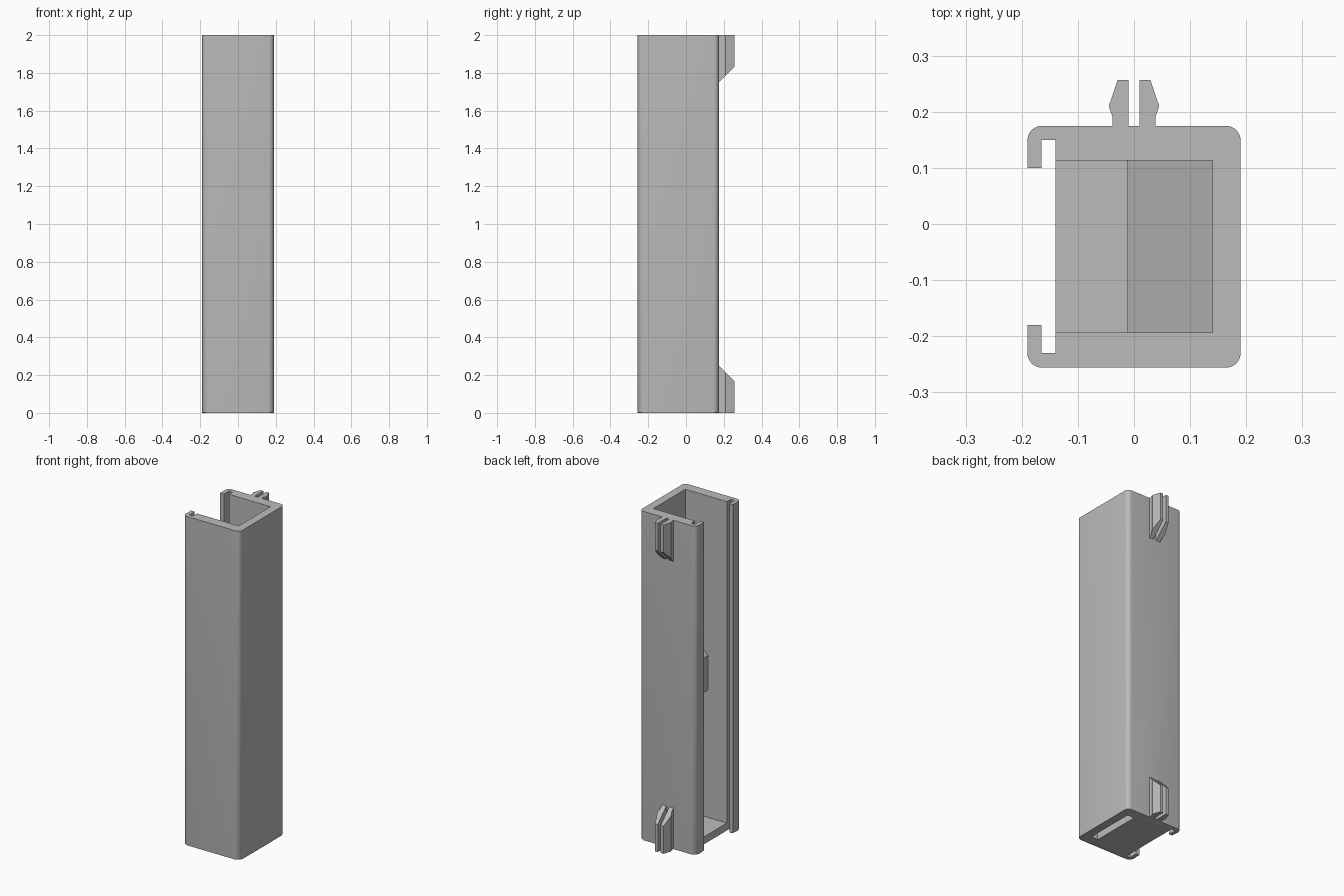
import bpy, bmesh, math

if "Cube" in bpy.data.objects:
    bpy.data.objects.remove(bpy.data.objects["Cube"], do_unlink=True)

grey = bpy.data.materials.new("plain_grey")
grey.use_nodes = True
COLOUR = (0.5, 0.5, 0.5, 1)
grey.diffuse_color = COLOUR
grey.node_tree.nodes["Principled BSDF"].inputs["Base Color"].default_value = COLOUR

HEIGHT = 2.0
X, FRONT, BACK = 0.19, -0.256, 0.175       # outer walls
IN_X, IN_FRONT, IN_BACK = 0.14, -0.193, 0.113   # inner cavity
R = 0.026                                  # corner radius


def finish(name, bm, smooth=False):
    bmesh.ops.recalc_face_normals(bm, faces=bm.faces)
    mesh = bpy.data.meshes.new(name)
    bm.to_mesh(mesh)
    bm.free()
    mesh.materials.append(grey)
    obj = bpy.data.objects.new(name, mesh)
    bpy.context.collection.objects.link(obj)
    if smooth:
        bpy.ops.object.select_all(action='DESELECT')
        obj.select_set(True)
        bpy.context.view_layer.objects.active = obj
        bpy.ops.object.shade_smooth_by_angle(angle=math.radians(30))
    return obj


def prism(points, place, depth_a, depth_b):
    """Extrude a 2D outline; place(p, q, d) gives the 3D position."""
    bm = bmesh.new()
    a = [bm.verts.new(place(p, q, depth_a(p, q))) for p, q in points]
    b = [bm.verts.new(place(p, q, depth_b(p, q))) for p, q in points]
    bm.faces.new(a)
    bm.faces.new(b)
    n = len(points)
    for i in range(n):
        j = (i + 1) % n
        bm.faces.new((a[i], a[j], b[j], b[i]))
    return bm


def corner(cx, cy, start, steps=8):
    angles = [math.radians(start + 90 * i / steps) for i in range(steps + 1)]
    return [(cx + R * math.cos(t), cy + R * math.sin(t)) for t in angles]


def upright(p, q, d):
    return (p, q, d)


# Channel body: open side with a hooked lip on each edge
LIP = -0.165
outer = (corner(-X + R, FRONT + R, 180) + corner(X - R, FRONT + R, 270)
         + corner(X - R, BACK - R, 0) + corner(-X + R, BACK - R, 90))
inner = [(-X, 0.10), (LIP, 0.10), (LIP, 0.15), (-IN_X, 0.15),
         (-IN_X, IN_BACK), (IN_X, IN_BACK), (IN_X, IN_FRONT), (-IN_X, IN_FRONT),
         (-IN_X, -0.23), (LIP, -0.23), (LIP, -0.18), (-X, -0.18)]
body = prism(outer + inner, upright, lambda p, q: 0, lambda p, q: HEIGHT)


# Softened outer edge at the foot
def on_outside(v):
    x, y, z = v.co
    return z < 0.001 and (x < -X + 0.001 or any(
        abs(x - p) + abs(y - q) < 0.0001 for p, q in outer))


foot = [e for e in body.edges if all(on_outside(v) for v in e.verts)]
bmesh.ops.bevel(body, geom=foot, offset=0.006, segments=2, profile=0.5,
                affect='EDGES', clamp_overlap=True)
finish("channel_body", body, smooth=True)

# Floor, stopping short of the closed side to leave a slot
floor = [(-IN_X, IN_FRONT), (0.095, IN_FRONT), (0.095, IN_BACK), (-IN_X, IN_BACK)]
finish("floor", prism(floor, upright, lambda p, q: 0, lambda p, q: 0.045))

# Sloped block across the cavity at mid height
wedge = [(-0.012, 0.82), (IN_X, 0.82), (IN_X, 1.18), (-0.012, 1.03)]
finish("inner_wedge", prism(wedge, lambda p, q, d: (p, d, q),
                            lambda p, q: IN_FRONT, lambda p, q: IN_BACK))

# Split snap clips at the top and bottom of the back
prong = [(0.01, BACK), (0.038, BACK), (0.038, 0.19),
         (0.045, 0.21), (0.029, 0.257), (0.01, 0.257)]
for level in ("lower", "upper"):
    for side, sx in (("left", 1), ("right", -1)):
        def place(p, q, d):
            return (sx * p, q, d if level == "lower" else HEIGHT - d)
        clip = prism(prong, place, lambda p, q: 0,
                     lambda p, q: 0.25 - (q - BACK))
        finish(f"{level}_{side}_clip_prong", clip)
